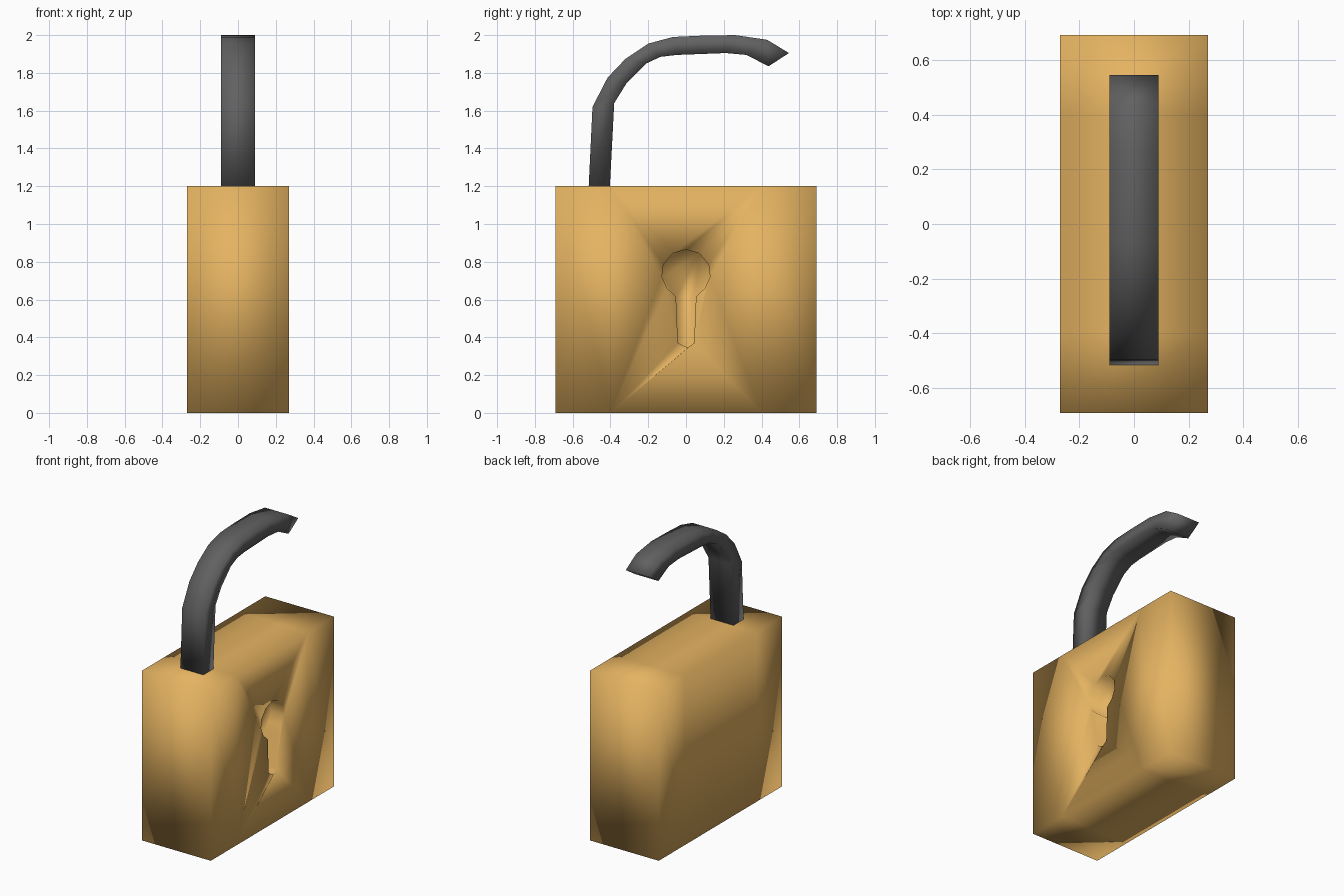
import bpy, bmesh

if "Cube" in bpy.data.objects:
    bpy.data.objects.remove(bpy.data.objects["Cube"])


def material(name, color):
    m = bpy.data.materials.new(name)
    m.diffuse_color = color
    m.use_nodes = True
    m.node_tree.nodes["Principled BSDF"].inputs["Base Color"].default_value = m.diffuse_color
    return m


def add_object(name, bm, mat=None):
    bmesh.ops.recalc_face_normals(bm, faces=bm.faces[:])
    mesh = bpy.data.meshes.new(name)
    bm.to_mesh(mesh)
    bm.free()
    mesh.shade_smooth()
    obj = bpy.data.objects.new(name, mesh)
    bpy.context.collection.objects.link(obj)
    if mat:
        mesh.materials.append(mat)
    return obj


def extrude_profile(name, yz, x0, x1, mat=None):
    bm = bmesh.new()
    face = bm.faces.new([bm.verts.new((x0, y, z)) for y, z in yz])
    new = bmesh.ops.extrude_face_region(bm, geom=[face], use_keep_orig=True)
    for v in (g for g in new["geom"] if isinstance(g, bmesh.types.BMVert)):
        v.co.x = x1
    return add_object(name, bm, mat)


brass = material("brass", (0.78, 0.45, 0.12, 1))
steel = material("dark_steel", (0.12, 0.12, 0.12, 1))

# Body: box with support loops near the ends
bm = bmesh.new()
bmesh.ops.create_cube(bm, size=1)
for v in bm.verts:
    v.co = (v.co.x * 0.54, v.co.y * 1.38, v.co.z * 1.2 + 0.6)
for y in (-0.4, 0.4):
    bmesh.ops.bisect_plane(bm, geom=bm.verts[:] + bm.edges[:] + bm.faces[:],
                           plane_co=(0, y, 0), plane_no=(0, 1, 0))
body = add_object("lock_body", bm, brass)

# Keyhole recess: round head over a narrow slot
half = [(0.07, 0.845), (0.12, 0.785), (0.127, 0.72), (0.1, 0.66),
        (0.053, 0.615), (0.043, 0.37)]
outline = [(0, 0.865)] + half + [(0.01, 0.345)] + [(-y, z) for y, z in reversed(half)]
keyhole = extrude_profile("keyhole_cutter", outline, 0.17, 0.4, brass)
keyhole.hide_render = True
keyhole.hide_set(True)
cut = body.modifiers.new("keyhole", 'BOOLEAN')
cut.operation = 'DIFFERENCE'
cut.solver = 'EXACT'
cut.object = keyhole

# Shackle: open hook of rectangular section, (outer, inner) points per ring
rings = [((-0.515, 1.20), (-0.403, 1.20)), ((-0.495, 1.62), (-0.38, 1.64)),
         ((-0.415, 1.775), (-0.315, 1.745)), ((-0.32, 1.875), (-0.21, 1.85)),
         ((-0.2, 1.955), (-0.135, 1.885)), ((-0.07, 1.99), (-0.05, 1.895)),
         ((0.08, 1.997), (0.08, 1.9)), ((0.26, 2.0), (0.21, 1.905)),
         ((0.43, 1.975), (0.32, 1.895)), ((0.545, 1.905), (0.437, 1.835))]
bm = bmesh.new()
loops = [[bm.verts.new((x, *p)) for x, p in
          ((-0.09, o), (0.09, o), (0.09, i), (-0.09, i))] for o, i in rings]
for a, b in zip(loops, loops[1:]):
    for k in range(4):
        bm.faces.new((a[k], a[(k + 1) % 4], b[(k + 1) % 4], b[k]))
bm.faces.new(loops[0])
bm.faces.new(loops[-1])
add_object("shackle", bm, steel)
